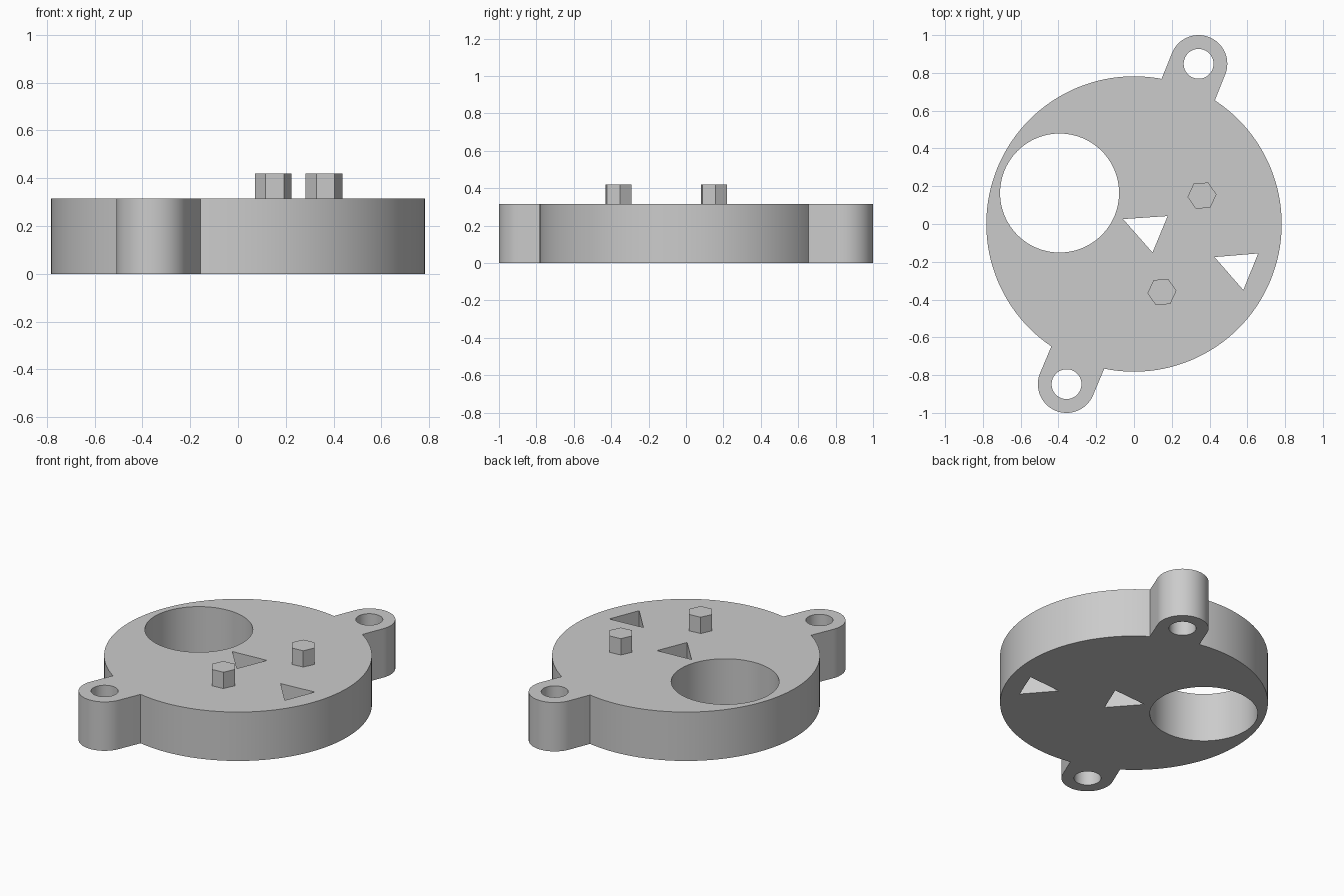
import bpy, bmesh, math

if "Cube" in bpy.data.objects:
    bpy.data.objects.remove(bpy.data.objects["Cube"])

HEIGHT, PIN_TOP = 0.315, 0.42
DISC_R, LUG_R, LUG_HOLE_R = 0.782, 0.152, 0.079
LUGS = [(0.342, 0.848), (-0.357, -0.848)]
PINS = [("upper_pin", 0.360, 0.150), ("lower_pin", 0.148, -0.360)]

grey = bpy.data.materials.new("plain grey")
grey.diffuse_color = (0.6, 0.6, 0.6, 1)
grey.use_nodes = True
grey.node_tree.nodes["Principled BSDF"].inputs["Base Color"].default_value = grey.diffuse_color


def arc(x, y, r, n, start=0.0, sweep=math.tau, closed=True):
    steps = n if closed else n - 1
    return [(x + r * math.cos(start + sweep * i / steps),
             y + r * math.sin(start + sweep * i / steps)) for i in range(n)]


def prism(name, pts, z0, z1):
    """Extrude a counter-clockwise profile from z0 to z1."""
    bm = bmesh.new()
    base = bm.faces.new([bm.verts.new((x, y, z0)) for x, y in pts])
    ext = bmesh.ops.extrude_face_region(bm, geom=[base], use_keep_orig=True)
    for v in ext["geom"]:
        if isinstance(v, bmesh.types.BMVert):
            v.co.z = z1
    bmesh.ops.recalc_face_normals(bm, faces=bm.faces)
    mesh = bpy.data.meshes.new(name)
    bm.to_mesh(mesh)
    bm.free()
    mesh.materials.append(grey)
    ob = bpy.data.objects.new(name, mesh)
    bpy.context.collection.objects.link(ob)
    return ob


def boolean(target, other, op):
    mod = target.modifiers.new("bool", 'BOOLEAN')
    mod.operation, mod.object, mod.solver = op, other, 'EXACT'
    bpy.ops.object.select_all(action='DESELECT')
    bpy.context.view_layer.objects.active = target
    target.select_set(True)
    bpy.ops.object.modifier_apply(modifier=mod.name)
    bpy.data.objects.remove(other)


def cut(target, pts):
    boolean(target, prism("cutter", pts, -0.1, HEIGHT + 0.1), 'DIFFERENCE')


# Round plate
plate = prism("round_plate", arc(0, 0, DISC_R, 128), 0, HEIGHT)

# Rounded mounting lugs with parallel sides running into the plate
for x, y in LUGS:
    a = math.atan2(y, x)
    d = math.hypot(x, y)
    tip = arc(x, y, LUG_R, 33, a - math.pi / 2, math.pi, closed=False)
    back = 0.55 - d
    bx, by = back * math.cos(a), back * math.sin(a)
    pts = tip + [(tip[-1][0] + bx, tip[-1][1] + by), (tip[0][0] + bx, tip[0][1] + by)]
    boolean(plate, prism("lug", pts, 0, HEIGHT), 'UNION')

# Bolt holes, large round opening and two triangular openings
for x, y in LUGS:
    cut(plate, arc(x, y, LUG_HOLE_R, 48))
cut(plate, arc(-0.394, 0.164, 0.315, 96))
cut(plate, [(-0.058, 0.026), (0.098, -0.151), (0.178, 0.042)])
cut(plate, [(0.426, -0.175), (0.579, -0.350), (0.657, -0.156)])

bpy.ops.object.select_all(action='DESELECT')
bpy.context.view_layer.objects.active = plate
plate.select_set(True)
bpy.ops.object.shade_smooth_by_angle(angle=math.radians(30))

# Hexagonal pins standing on the plate
for name, x, y in PINS:
    prism(name, arc(x, y, 0.077, 6, math.radians(5)), HEIGHT, PIN_TOP)
